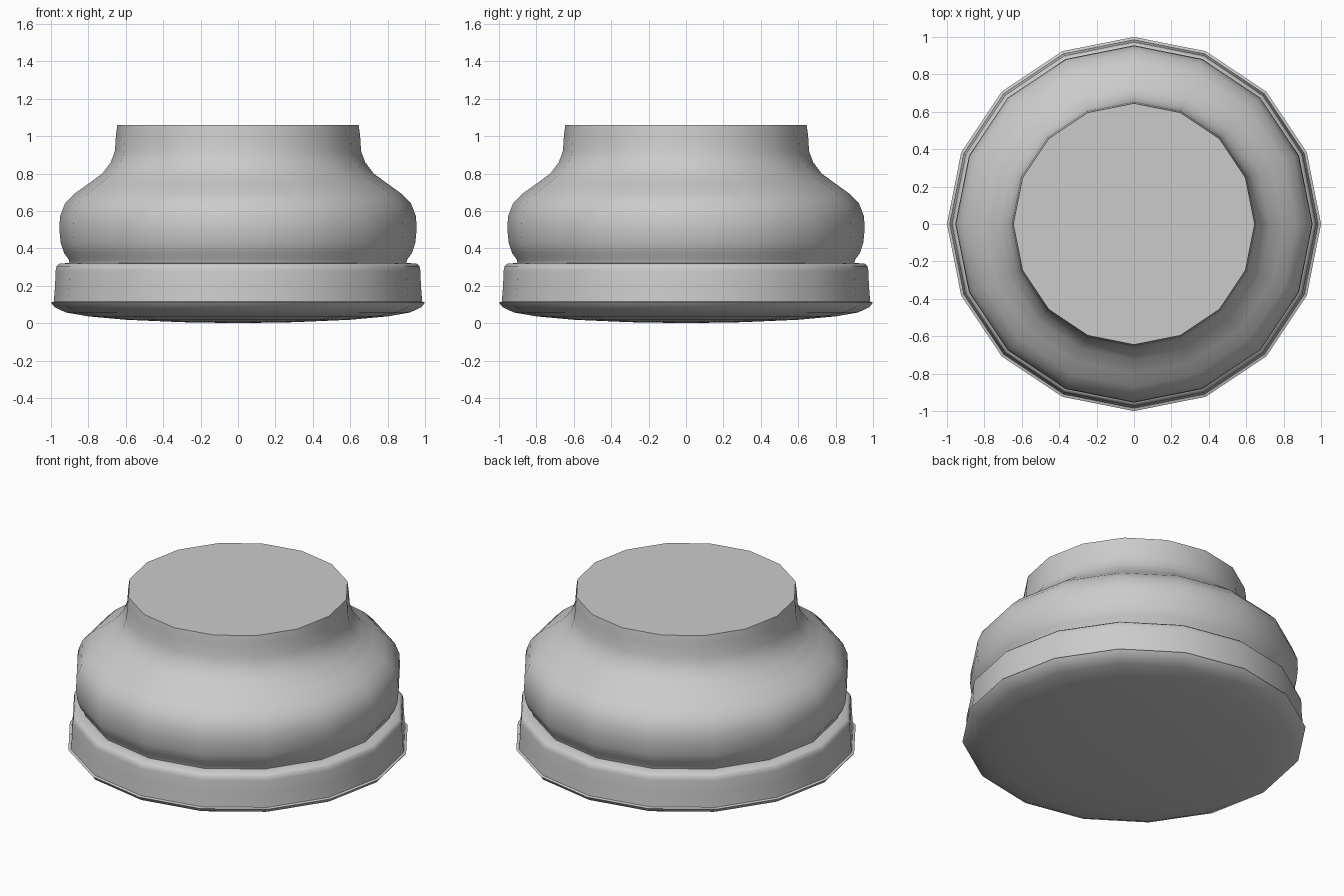
import bpy
import bmesh
import math
from mathutils import Vector

SIDES = 16

cube = bpy.data.objects.get("Cube")
if cube:
    bpy.data.objects.remove(cube, do_unlink=True)

# Single plain grey material
grey = bpy.data.materials.new("plain grey")
grey.use_nodes = True
colour = (0.6, 0.6, 0.6, 1)
grey.diffuse_color = colour
grey.node_tree.nodes["Principled BSDF"].inputs["Base Color"].default_value = colour


def lathe(name, profile, sharp_angle):
    """Spin a (radius, height) profile about the z axis."""
    bm = bmesh.new()
    verts = [bm.verts.new((r, 0, z)) for r, z in profile]
    edges = [bm.edges.new(pair) for pair in zip(verts, verts[1:])]
    bmesh.ops.spin(bm, geom=verts + edges, cent=Vector(), axis=(0, 0, 1),
                   angle=math.tau, steps=SIDES)
    bmesh.ops.remove_doubles(bm, verts=bm.verts, dist=0.0005)
    bmesh.ops.recalc_face_normals(bm, faces=bm.faces)
    mesh = bpy.data.meshes.new(name)
    bm.to_mesh(mesh)
    bm.free()
    mesh.materials.append(grey)
    obj = bpy.data.objects.new(name, mesh)
    bpy.context.collection.objects.link(obj)
    bpy.ops.object.select_all(action="DESELECT")
    obj.select_set(True)
    bpy.context.view_layer.objects.active = obj
    bpy.ops.object.shade_smooth_by_angle(angle=math.radians(sharp_angle))
    return obj


# Shallow domed underside, out to the sharp rim
underside = [(0, 0), (0.3, 0.005), (0.6, 0.018), (0.8, 0.036),
             (0.92, 0.057), (0.98, 0.085), (1, 0.11)]
# Upright foot band with a rounded upper edge
foot_band = [(0.985, 0.115), (0.978, 0.2), (0.975, 0.28),
             (0.97, 0.305), (0.955, 0.318)]
# Groove, swelling belly and concave neck
body = [(0.9, 0.322), (0.905, 0.34), (0.93, 0.375), (0.948, 0.43),
        (0.955, 0.5), (0.952, 0.57), (0.925, 0.64), (0.87, 0.695),
        (0.8, 0.745), (0.725, 0.8), (0.68, 0.86), (0.658, 0.92),
        (0.653, 1), (0.645, 1.06)]
# Flat top
top = [(0, 1.06)]

lathe("pedestal_knob", underside + foot_band + body + top, 40)
